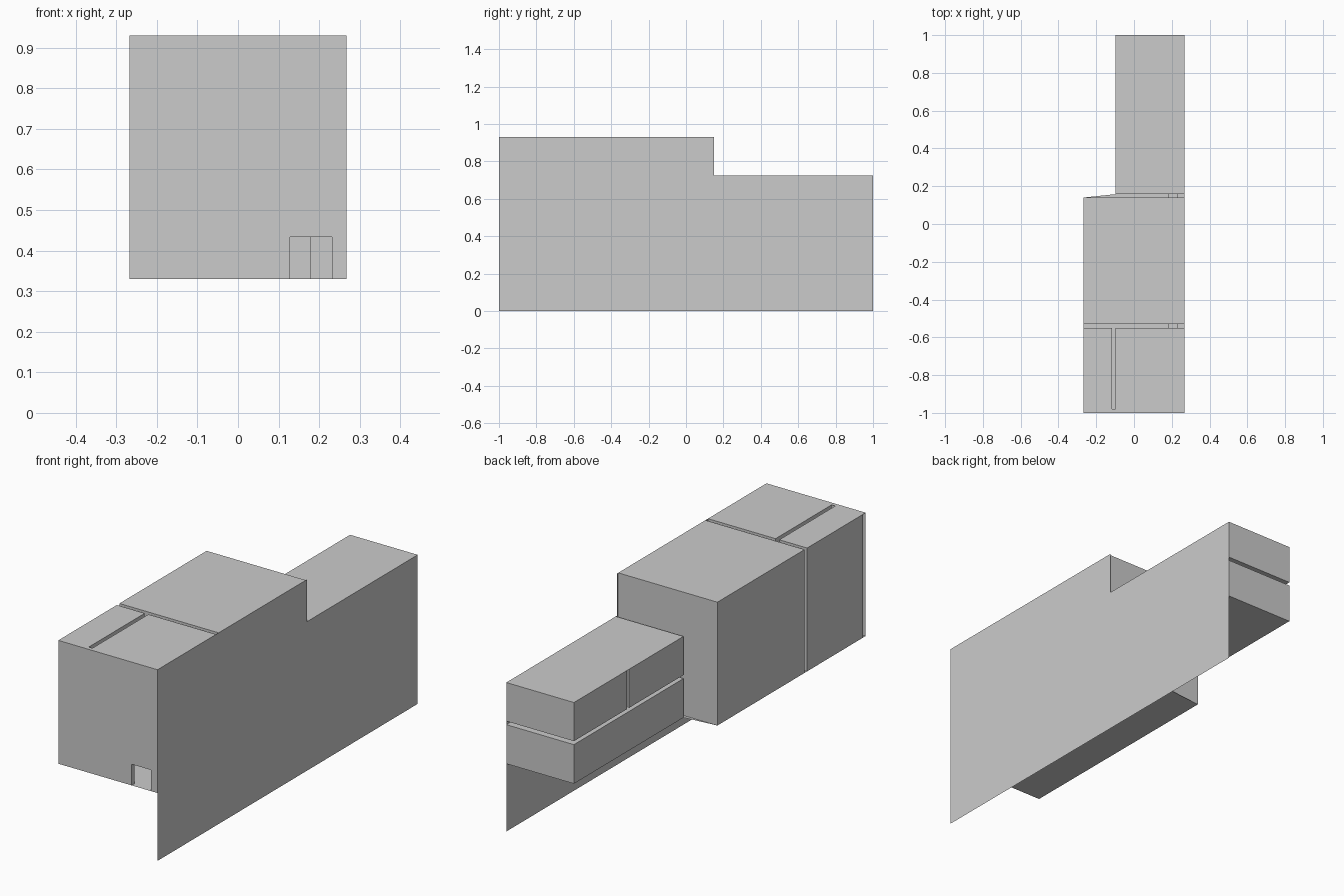
import bpy, bmesh

if "Cube" in bpy.data.objects:
    bpy.data.objects.remove(bpy.data.objects["Cube"])

# main levels and extents
XL, XR, XM = -0.267, 0.267, -0.097
Z0, ZR, ZT = 0.33, 0.725, 0.93
YM0, YM1 = -0.53, 0.14
YR = 0.158
DOOR_H = 0.433
DOOR = (0.18, 0.232)
FRONT_DOOR = (0.128, 0.232)


def sheets(name, polys):
    """One object made of flat polygons sharing corners."""
    bm = bmesh.new()
    for p in polys:
        bm.faces.new([bm.verts.new(v) for v in p])
    bmesh.ops.remove_doubles(bm, verts=bm.verts, dist=1e-4)
    bmesh.ops.recalc_face_normals(bm, faces=bm.faces)
    me = bpy.data.meshes.new(name)
    bm.to_mesh(me)
    bm.free()
    ob = bpy.data.objects.new(name, me)
    bpy.context.collection.objects.link(ob)
    return ob


def wall_y(y, x0, x1, z0, z1, door=None):
    """Wall facing along y, with an optional doorway notch at its foot."""
    pts = [(x0, y, z0)]
    if door:
        a, b = door
        pts += [(a, y, z0), (a, y, DOOR_H), (b, y, DOOR_H), (b, y, z0)]
    return pts + [(x1, y, z0), (x1, y, z1), (x0, y, z1)]


def wall_x(x, y0, y1, z0, z1):
    return [(x, y0, z0), (x, y1, z0), (x, y1, z1), (x, y0, z1)]


def slab(z, x0, x1, y0, y1):
    return [(x0, y0, z), (x1, y0, z), (x1, y1, z), (x0, y1, z)]


def room(name, x0, x1, y0, y1, z0, z1, front=None, back=None, right=False, base=False):
    polys = [wall_y(y0, x0, x1, z0, z1, front), wall_y(y1, x0, x1, z0, z1, back),
             wall_x(x0, y0, y1, z0, z1), slab(z1, x0, x1, y0, y1)]
    if right:
        polys.append(wall_x(x1, y0, y1, z0, z1))
    if base:
        polys.append(slab(z0, x0, x1, y0, y1))
    return sheets(name, polys)


def door_lining(name, door, y0, y1):
    a, b = door
    sheets(name, [wall_x(a, y0, y1, Z0, DOOR_H), wall_x(b, y0, y1, Z0, DOOR_H),
                  slab(DOOR_H, a, b, y0, y1)])


# tall side wall reaching the ground, stepped at the rear
sheets("side_wall", [[(XR, y, z) for y, z in
       [(-1, 0), (1, 0), (1, ZR), (0.15, ZR), (0.15, ZT), (-1, ZT)]]])

# shared floor under all rooms
sheets("floor", [[(x, y, Z0) for x, y in
       [(XL, -1), (XR, -1), (XR, 1), (XM, 1), (XM, YR), (XL, YM1)]]])

# outer front wall and the roof strip joining it to the rooms
sheets("front_wall", [wall_y(-1, XL, XR, Z0, ZT, FRONT_DOOR),
                      slab(ZT, XL, XR, -1, -0.98)])

# rooms of the tall part
room("front_left_room", XL, -0.117, -0.98, -0.55, Z0, ZT, right=True)
room("front_right_room", XM, XR, -0.98, -0.55, Z0, ZT, FRONT_DOOR, DOOR)
room("middle_room", XL, XR, YM0, YM1, Z0, ZT, DOOR, DOOR)

# rear wing: one lower room, two upper rooms under one roof
room("rear_lower_room", XM, XR, YR, 1, Z0, 0.52, DOOR)
room("rear_upper_room_a", XM, XR, YR, 0.575, 0.537, ZR, base=True)
room("rear_upper_room_b", XM, XR, 0.593, 1, 0.537, ZR, base=True)
sheets("rear_roof_strip", [slab(ZR, XM, XR, 0.575, 0.593)])

# doorway linings across the wall cavities
door_lining("front_doorway", FRONT_DOOR, -1, -0.98)
door_lining("middle_doorway", DOOR, -0.55, YM0)
door_lining("rear_doorway", DOOR, YM1, YR)
